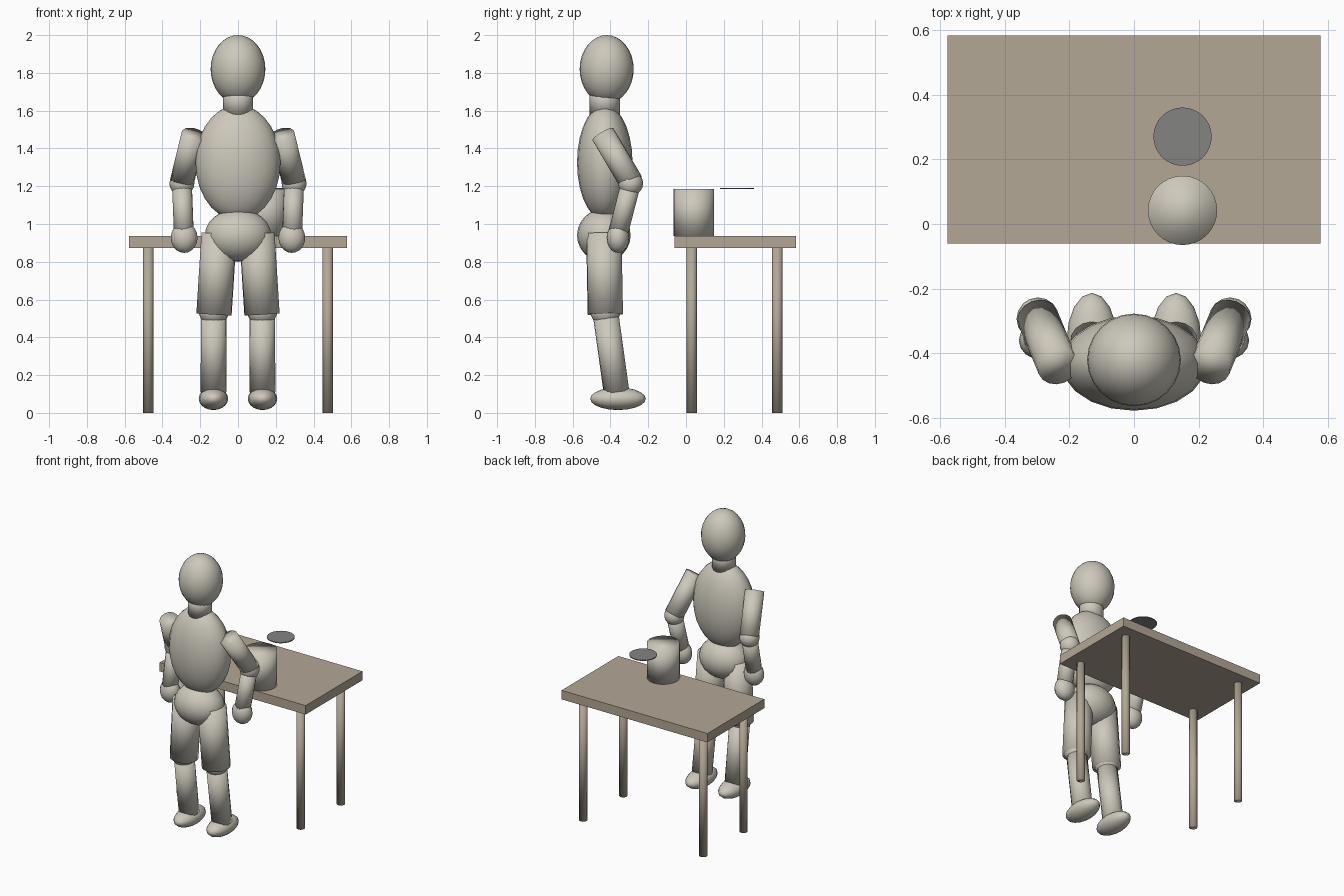
import bpy
import math
from mathutils import Vector

if "Cube" in bpy.data.objects:
    bpy.data.objects.remove(bpy.data.objects["Cube"])


def material(name, rgb):
    m = bpy.data.materials.new(name)
    m.diffuse_color = (*rgb, 1.0)
    m.use_nodes = True
    m.node_tree.nodes["Principled BSDF"].inputs["Base Color"].default_value = m.diffuse_color
    return m


BODY = material("warm_grey", (0.61, 0.58, 0.50))
WOOD = material("tan", (0.45, 0.39, 0.305))
DARK = material("dark_grey", (0.23, 0.23, 0.22))


def finish(name, mat, smooth=True):
    ob = bpy.context.object
    ob.name = name
    ob.data.materials.append(mat)
    if smooth:
        bpy.ops.object.shade_smooth()
    return ob


def ellipsoid(name, centre, radii, segs=16, rings=10, mat=BODY):
    bpy.ops.mesh.primitive_uv_sphere_add(segments=segs, ring_count=rings,
                                         radius=1, location=centre)
    bpy.context.object.scale = radii
    return finish(name, mat)


def rod(name, start, end, radius, sides=16, mat=BODY):
    a, b = Vector(start), Vector(end)
    d = b - a
    bpy.ops.mesh.primitive_cylinder_add(vertices=sides, radius=radius,
                                        depth=d.length, location=(a + b) / 2)
    bpy.context.object.rotation_euler = d.to_track_quat('Z', 'Y').to_euler()
    return finish(name, mat)


# Head and trunk
ellipsoid("head", (0, -0.42, 1.82), (0.145, 0.143, 0.18), 24, 16)
rod("neck", (0, -0.43, 1.58), (0, -0.43, 1.72), 0.08)
ellipsoid("torso", (0, -0.43, 1.325), (0.225, 0.147, 0.305), 20, 14)
ellipsoid("pelvis", (0, -0.435, 0.94), (0.176, 0.142, 0.14), 20, 12)

# Arms and legs on both sides
for side, s in (("left", -1), ("right", 1)):
    shoulder = (s * 0.235, -0.44, 1.475)
    elbow = (s * 0.297, -0.29, 1.222)
    wrist = (s * 0.287, -0.36, 0.95)
    rod(side + "_upper_arm", shoulder, elbow, 0.064)
    ellipsoid(side + "_elbow", (s * 0.297, -0.293, 1.215), (0.066,) * 3)
    rod(side + "_forearm", elbow, wrist, 0.053)
    ellipsoid(side + "_hand", (s * 0.285, -0.36, 0.927), (0.071, 0.06, 0.08))

    rod(side + "_thigh", (s * 0.10, -0.435, 0.95), (s * 0.127, -0.427, 0.522), 0.094)
    ellipsoid(side + "_knee", (s * 0.128, -0.427, 0.54), (0.08,) * 3)
    rod(side + "_shin", (s * 0.128, -0.425, 0.52), (s * 0.13, -0.368, 0.11), 0.068)
    ellipsoid(side + "_foot", (s * 0.13, -0.36, 0.075), (0.078, 0.147, 0.06))

# Table top and four round legs
bpy.ops.mesh.primitive_cube_add(size=1, location=(0, 0.261, 0.905))
bpy.context.object.scale = (1.154, 0.642, 0.064)
finish("table_top", WOOD, smooth=False)
for x in (-0.475, 0.475):
    for y in (0.03, 0.483):
        rod("table_leg", (x, y, 0), (x, y, 0.875), 0.027, 16, WOOD)

# Pot with its lid floating beside it
rod("pot", (0.15, 0.042, 0.937), (0.15, 0.042, 1.186), 0.107, 32)
bpy.ops.mesh.primitive_cylinder_add(vertices=32, radius=0.09, depth=0.006,
                                    location=(0.15, 0.27, 1.187))
finish("floating_disc", DARK, smooth=False)
bpy.ops.object.shade_smooth_by_angle(angle=math.radians(30))
